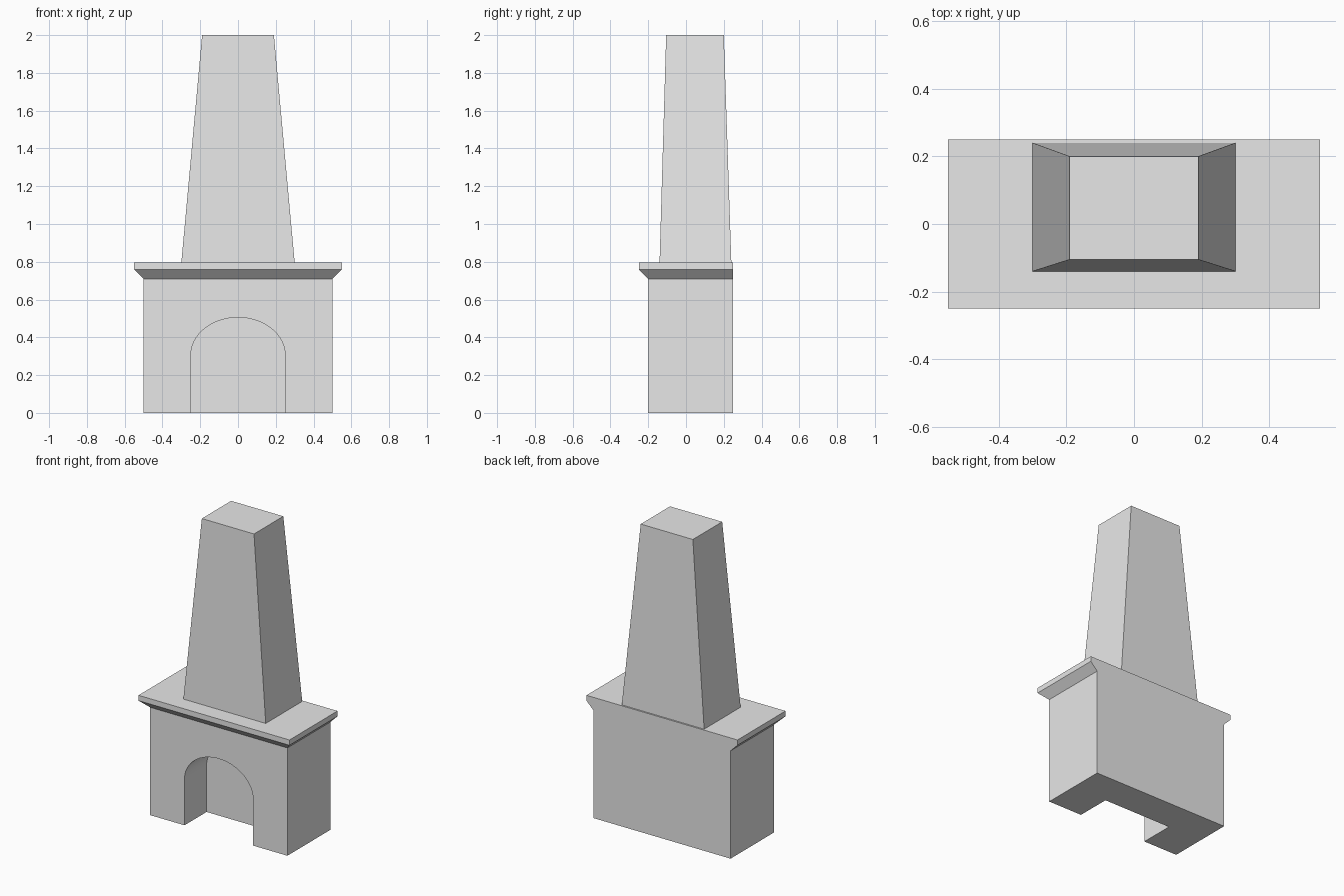
import bpy
import bmesh
from math import cos, sin, pi, radians

cube = bpy.data.objects.get("Cube")
if cube:
    bpy.data.objects.remove(cube, do_unlink=True)

# Single plaster colour
plaster = bpy.data.materials.new("plaster_grey")
plaster.use_nodes = True
grey = (0.8, 0.8, 0.8, 1.0)
plaster.diffuse_color = grey
plaster.node_tree.nodes["Principled BSDF"].inputs["Base Color"].default_value = grey


def finish(bm, name):
    bmesh.ops.recalc_face_normals(bm, faces=bm.faces)
    mesh = bpy.data.meshes.new(name)
    bm.to_mesh(mesh)
    bm.free()
    obj = bpy.data.objects.new(name, mesh)
    bpy.context.collection.objects.link(obj)
    mesh.materials.append(plaster)
    return obj


def loft(name, levels):
    """Stack of rectangles, each (z, half width, front y, back y)."""
    bm = bmesh.new()
    rings = [[bm.verts.new(p) for p in
              ((-w, f, z), (w, f, z), (w, b, z), (-w, b, z))]
             for z, w, f, b in levels]
    bm.faces.new(rings[0])
    bm.faces.new(rings[-1])
    for low, high in zip(rings, rings[1:]):
        for i in range(4):
            j = (i + 1) % 4
            bm.faces.new((low[i], low[j], high[j], high[i]))
    return finish(bm, name)


BACK = 0.25

# Firebox, mantel shelf with chamfered underside, tapered chimney hood
firebox = loft("firebox", [(0, 0.5, -0.2, BACK), (0.71, 0.5, -0.2, BACK)])
loft("mantel_shelf", [(0.71, 0.5, -0.2, BACK), (0.76, 0.55, -0.25, BACK),
                      (0.795, 0.55, -0.25, BACK)])
loft("chimney_hood", [(0.795, 0.3, -0.14, 0.24), (2.0, 0.19, -0.105, 0.2)])

# Arched hearth opening, cut part way into the firebox
SEGMENTS = 32
arch = [(0.25 * cos(pi * i / SEGMENTS), 0.305 + 0.2 * sin(pi * i / SEGMENTS))
        for i in range(SEGMENTS + 1)]
outline = [(-0.25, -0.1), (0.25, -0.1)] + arch
bm = bmesh.new()
face = bm.faces.new([bm.verts.new((x, -0.3, z)) for x, z in outline])
extruded = bmesh.ops.extrude_face_region(bm, geom=[face])
for item in extruded["geom"]:
    if isinstance(item, bmesh.types.BMVert):
        item.co.y = 0.03
cutter = finish(bm, "hearth_cutter")
cutter.hide_render = True

cut = firebox.modifiers.new("hearth_opening", "BOOLEAN")
cut.operation = "DIFFERENCE"
cut.solver = "EXACT"
cut.object = cutter
bpy.ops.object.select_all(action="DESELECT")
firebox.select_set(True)
bpy.context.view_layer.objects.active = firebox
bpy.ops.object.modifier_apply(modifier=cut.name)
bpy.data.objects.remove(cutter, do_unlink=True)

# Smooth arch with crisp corners
bpy.ops.object.shade_smooth_by_angle(angle=radians(30))
